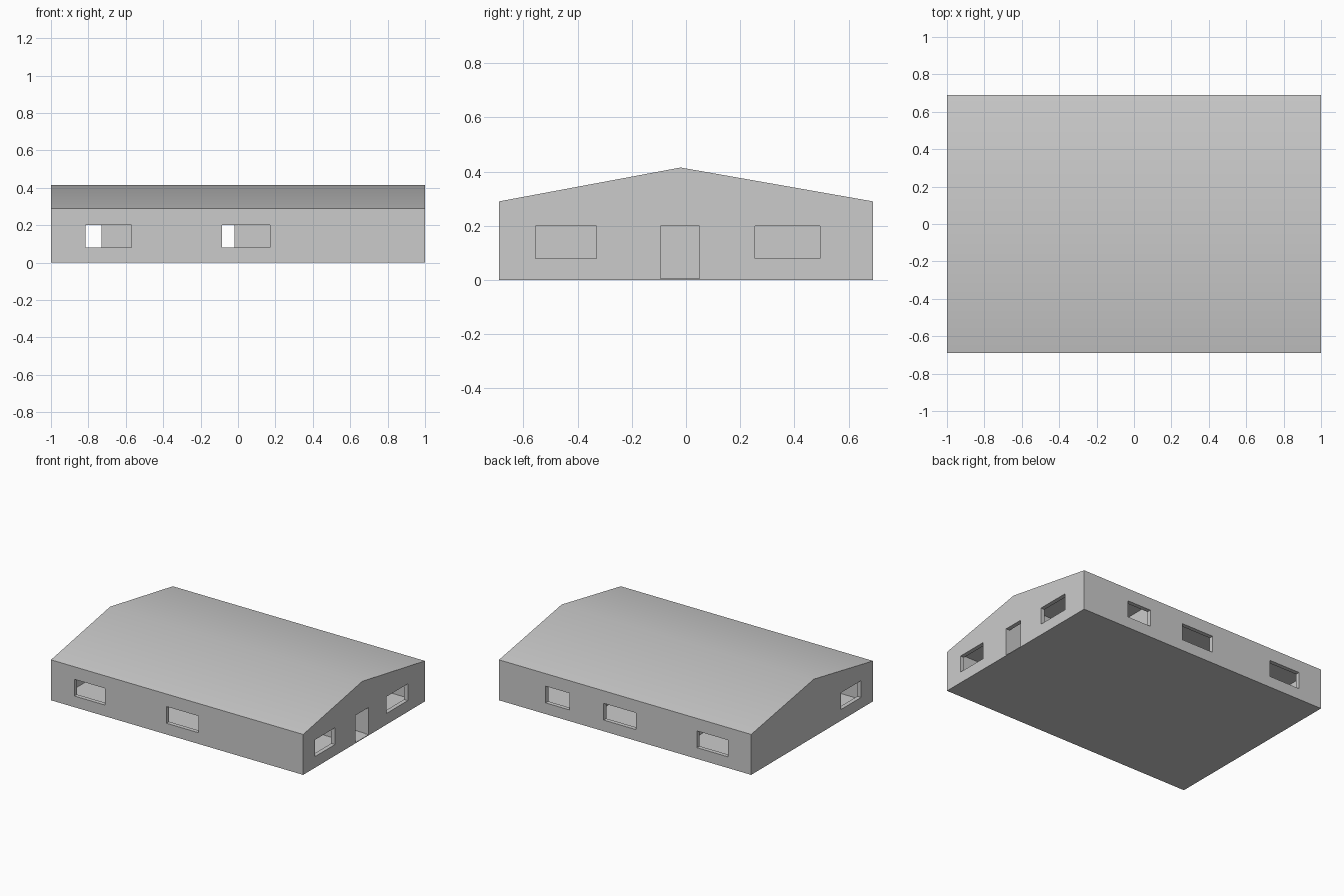
import bpy, bmesh, math
from mathutils import Matrix, Vector

if "Cube" in bpy.data.objects:
    bpy.data.objects.remove(bpy.data.objects["Cube"], do_unlink=True)

# Main dimensions
HX, HY = 1.0, 0.69            # half length, half depth
FLOOR, EAVE, RIDGE = 0.005, 0.29, 0.415
RIDGE_Y = -0.02
T = 0.03                      # outer wall thickness
SILL, HEAD = 0.08, 0.20

grey = bpy.data.materials.new("plain grey")
grey.use_nodes = True
grey.diffuse_color = (0.6, 0.6, 0.6, 1)
grey.node_tree.nodes["Principled BSDF"].inputs["Base Color"].default_value = (0.6, 0.6, 0.6, 1)


def finish(name, bm):
    bmesh.ops.recalc_face_normals(bm, faces=bm.faces)
    mesh = bpy.data.meshes.new(name)
    bm.to_mesh(mesh)
    bm.free()
    mesh.materials.append(grey)
    obj = bpy.data.objects.new(name, mesh)
    bpy.context.scene.collection.objects.link(obj)
    return obj


def boxes(name, spans):
    """One object from boxes given as (x range, y range, z range)."""
    bm = bmesh.new()
    for span in spans:
        lo, hi = (Vector(c) for c in zip(*span))
        place = Matrix.Translation((lo + hi) / 2) @ Matrix.Diagonal((*(hi - lo), 1))
        bmesh.ops.create_cube(bm, size=1, matrix=place)
    return finish(name, bm)


def cut(obj, spans):
    """Subtract boxes from an object and remove the cutter."""
    cutter = boxes("cutter", spans)
    cutter.hide_render = True
    mod = obj.modifiers.new("openings", "BOOLEAN")
    mod.operation, mod.solver, mod.object = "DIFFERENCE", "EXACT", cutter
    select(obj)
    bpy.ops.object.modifier_apply(modifier=mod.name)
    bpy.data.objects.remove(cutter, do_unlink=True)


def select(obj):
    bpy.ops.object.select_all(action="DESELECT")
    obj.select_set(True)
    bpy.context.view_layer.objects.active = obj


# Floor slab
boxes("floor", [((-HX, HX), (-HY, HY), (0, FLOOR))])

# Outer wall ring
walls = boxes("outer_walls", [((-HX, HX), (-HY, HY), (FLOOR, EAVE))])
cut(walls, [((-HX + T, HX - T), (-HY + T, HY - T), (-0.1, 0.5))])

# Windows and entrance in the outer walls
glass = (SILL, HEAD)
front = (-HY - T, -HY + 2 * T)
back = (HY - 2 * T, HY + T)
left = (HX - 2 * T, HX + T)
right = (-HX - T, -HX + 2 * T)
openings = [(x, front, glass) for x in ((-0.815, -0.57), (-0.085, 0.17))]
openings += [(x, back, glass) for x in ((-0.815, -0.57), (-0.085, 0.17), (0.44, 0.63))]
openings += [(left, y, glass) for y in ((-0.555, -0.33), (0.255, 0.495))]
openings += [(right, (-0.555, -0.33), glass),
             (left, (-0.095, 0.05), (-0.1, HEAD))]
cut(walls, openings)

# Corridor walls with room doors
inner_x = (-HX + T, HX - T)
room_z = (FLOOR, EAVE)
corridor = boxes("corridor_walls", [(inner_x, (-0.12, -0.1), room_z),
                                    (inner_x, (0.055, 0.075), room_z)])
cut(corridor, [((x - 0.145, x), (-0.2, 0.15), (-0.1, HEAD)) for x in (-0.73, -0.02, 0.6)])

# Partitions between rooms
spans = []
for x in (-0.37, 0.38):
    spans += [((x - 0.01, x + 0.01), y, room_z)
              for y in ((-HY + T, -0.12), (0.075, HY - T))]
boxes("room_partitions", spans)

# Gabled roof with a flat ceiling
bm = bmesh.new()
profile = [(-HY, EAVE), (HY, EAVE), (RIDGE_Y, RIDGE)]
gable = bm.faces.new([bm.verts.new((-HX, y, z)) for y, z in profile])
ext = bmesh.ops.extrude_face_region(bm, geom=[gable], use_keep_orig=True)
moved = [v for v in ext["geom"] if isinstance(v, bmesh.types.BMVert)]
bmesh.ops.translate(bm, verts=moved, vec=(2 * HX, 0, 0))
roof = finish("roof", bm)
select(roof)
bpy.ops.object.shade_smooth_by_angle(angle=math.radians(30))
